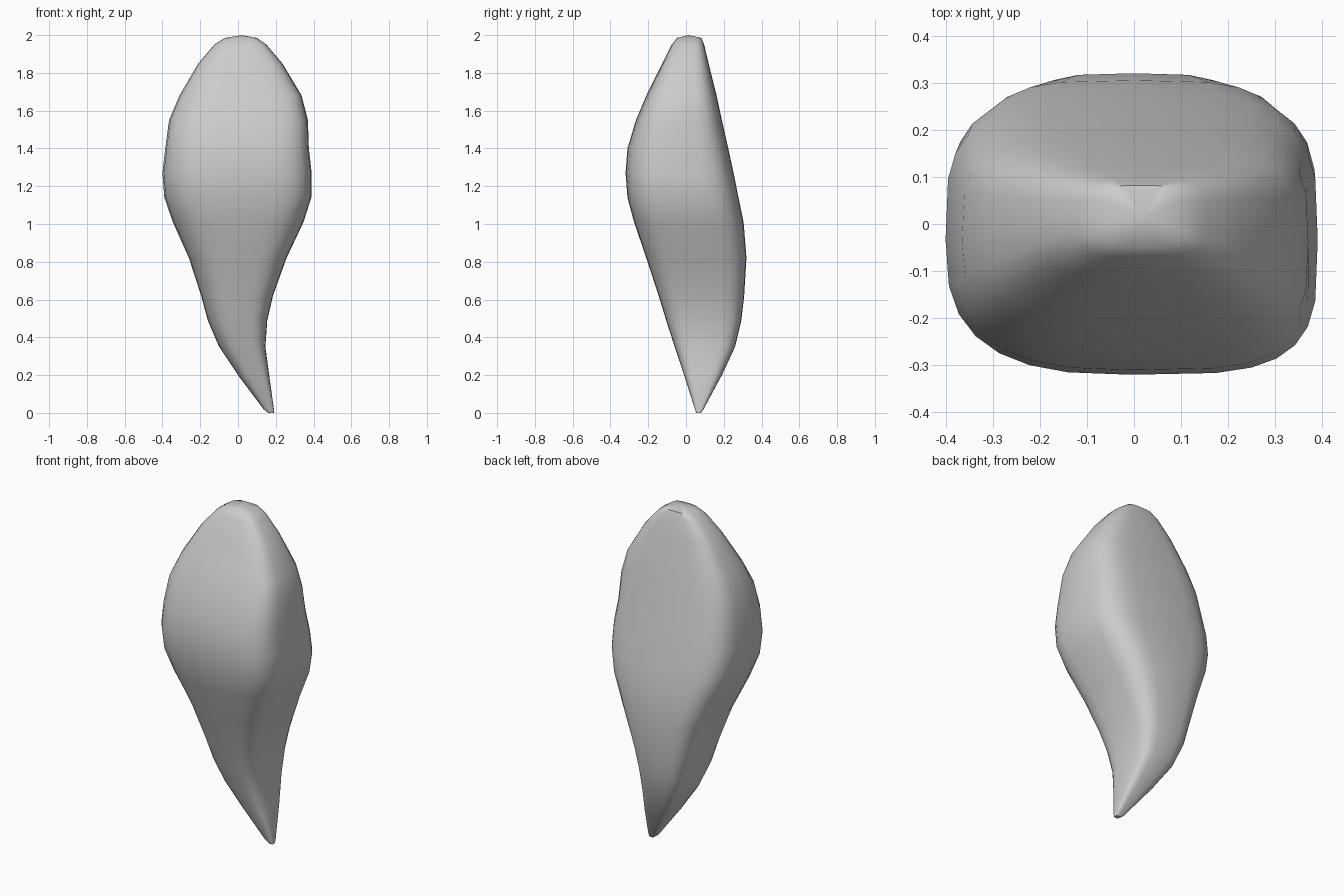
import bpy, bmesh, math

if "Cube" in bpy.data.objects:
    bpy.data.objects.remove(bpy.data.objects["Cube"])

# Cross-section rings: z, left x, right x, front y, back y
RINGS = [
    (0.00, 0.16, 0.19, 0.055, 0.08),
    (0.02, 0.135, 0.19, 0.047, 0.093),
    (0.20, 0.00, 0.165, -0.01, 0.19),
    (0.35, -0.10, 0.145, -0.06, 0.26),
    (0.49, -0.16, 0.155, -0.105, 0.293),
    (0.62, -0.195, 0.185, -0.145, 0.308),
    (0.82, -0.26, 0.257, -0.21, 0.32),
    (1.01, -0.345, 0.347, -0.275, 0.305),
    (1.14, -0.39, 0.388, -0.31, 0.278),
    (1.27, -0.40, 0.39, -0.32, 0.252),
    (1.40, -0.385, 0.375, -0.31, 0.224),
    (1.55, -0.365, 0.37, -0.265, 0.19),
    (1.68, -0.31, 0.337, -0.21, 0.162),
    (1.85, -0.21, 0.235, -0.125, 0.12),
    (1.95, -0.125, 0.15, -0.075, 0.096),
    (1.985, -0.07, 0.10, -0.048, 0.082),
]
SEGMENTS = 28


def ring_point(ring, angle):
    """Rounded-box section with a softer front-left corner."""
    z, left, right, front, back = ring
    c, s = math.cos(angle), math.sin(angle)
    power = 2.8 if (c < 0 and s < 0) else 3.8
    x = math.copysign(abs(c) ** (2 / power), c)
    y = math.copysign(abs(s) ** (2 / power), s)
    return ((left + right) / 2 + x * (right - left) / 2,
            (front + back) / 2 + y * (back - front) / 2, z)


bm = bmesh.new()
loops = [[bm.verts.new(ring_point(r, 2 * math.pi * i / SEGMENTS))
          for i in range(SEGMENTS)] for r in RINGS]

# Skin between neighbouring rings
for low, high in zip(loops, loops[1:]):
    for i in range(SEGMENTS):
        j = (i + 1) % SEGMENTS
        bm.faces.new((low[i], low[j], high[j], high[i]))

# Flat tip and slightly crowned top
bm.faces.new(list(reversed(loops[0])))
crown = bm.verts.new((0.02, 0.015, 2.0))
for i in range(SEGMENTS):
    bm.faces.new((loops[-1][i], loops[-1][(i + 1) % SEGMENTS], crown))
bmesh.ops.recalc_face_normals(bm, faces=bm.faces)

mesh = bpy.data.meshes.new("curved_petal")
bm.to_mesh(mesh)
bm.free()
petal = bpy.data.objects.new("curved_petal", mesh)
bpy.context.collection.objects.link(petal)
bpy.context.view_layer.objects.active = petal
petal.select_set(True)
bpy.ops.object.shade_smooth_by_angle(angle=math.radians(50))
